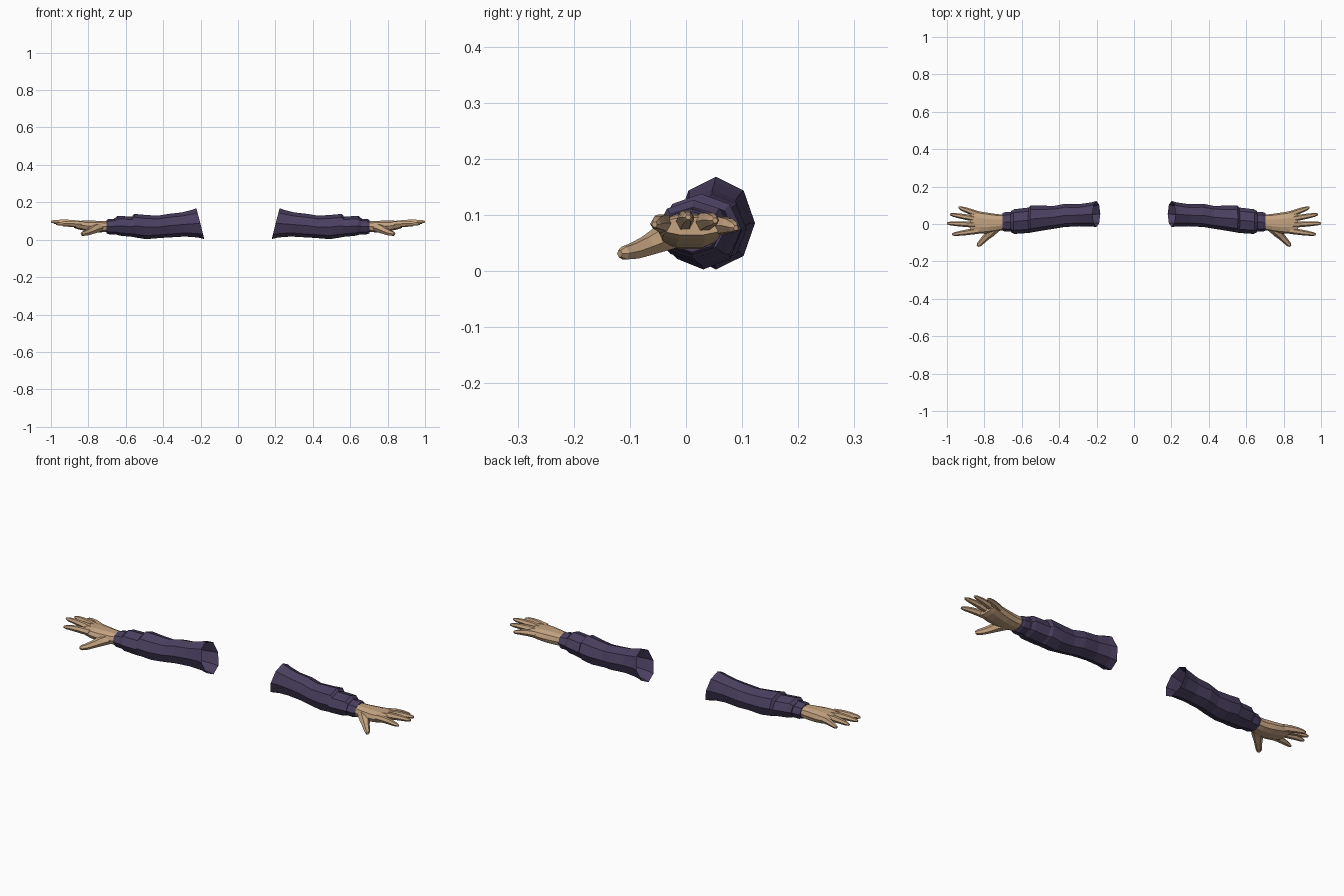
import bpy, math
from mathutils import Vector


def material(name, rgb):
    m = bpy.data.materials.new(name)
    m.diffuse_color = (*rgb, 1)
    return m


cloth = material("purple cloth", (0.068, 0.050, 0.115))
skin = material("tan skin", (0.56, 0.37, 0.22))


def loft(name, rings, mat, cap_start=True, cap_end=True):
    """Skin a list of point rings and mirror the part to the other arm."""
    n = len(rings[0])
    verts = [p for r in rings for p in r]
    faces = []
    for i in range(len(rings) - 1):
        for k in range(n):
            a, b = i * n + k, i * n + (k + 1) % n
            faces.append((a, b, b + n, a + n))
    if cap_start:
        faces.append(tuple(reversed(range(n))))
    if cap_end:
        faces.append(tuple(range(len(verts) - n, len(verts))))
    mesh = bpy.data.meshes.new(name)
    mesh.from_pydata(verts, [], faces)
    mesh.materials.append(mat)
    obj = bpy.data.objects.new(name, mesh)
    bpy.context.collection.objects.link(obj)
    mod = obj.modifiers.new("other_arm", "MIRROR")
    mod.use_mirror_merge = False
    return obj


def section(x_top, x_bottom, y0, y1, z0, z1, n=8, power=1.0):
    """Oval ring across the arm, leaning from x_bottom to x_top."""
    pts = []
    for k in range(n):
        a = 2 * math.pi * k / n
        c, s = math.cos(a), math.sin(a)
        c = math.copysign(abs(c) ** power, c)
        s = math.copysign(abs(s) ** power, s)
        x = x_bottom + (x_top - x_bottom) * (s + 1) / 2
        pts.append((x, (y0 + y1) / 2 + c * (y1 - y0) / 2,
                    (z0 + z1) / 2 + s * (z1 - z0) / 2))
    return pts


def finger(name, path, n=6):
    """Tapered digit; path holds (x, y, z, half width, half height)."""
    rings = []
    for i, (x, y, z, w, h) in enumerate(path):
        a = Vector(path[max(i - 1, 0)][:3])
        b = Vector(path[min(i + 1, len(path) - 1)][:3])
        d = (b - a).normalized()
        side = Vector((0, 0, 1)).cross(d).normalized()
        up = d.cross(side)
        rings.append([Vector((x, y, z))
                      + side * w * math.cos(2 * math.pi * k / n)
                      + up * h * math.sin(2 * math.pi * k / n + 0.0)
                      for k in range(n)])
    return loft(name, rings, skin)


# Sleeve: open at the shoulder, stepped at the forearm
loft("sleeve", [section(*r) for r in [
    (0.222, 0.180, -0.016, 0.123, 0.003, 0.168),
    (0.245, 0.215, -0.013, 0.115, 0.012, 0.160),
    (0.300, 0.285, -0.012, 0.106, 0.017, 0.146),
    (0.370, 0.370, -0.016, 0.108, 0.012, 0.138),
    (0.430, 0.420, -0.025, 0.097, 0.009, 0.128),
    (0.500, 0.490, -0.036, 0.098, 0.003, 0.133),
    (0.555, 0.550, -0.046, 0.099, 0.012, 0.138),
    (0.566, 0.560, -0.048, 0.088, 0.015, 0.124),
    (0.645, 0.635, -0.053, 0.079, 0.022, 0.127),
    (0.660, 0.655, -0.045, 0.070, 0.030, 0.114),
]], cloth, cap_start=False)

# Cuff band around the wrist
loft("cuff", [section(*r) for r in [
    (0.640, 0.640, -0.041, 0.064, 0.029, 0.113),
    (0.690, 0.690, -0.041, 0.063, 0.029, 0.111),
    (0.702, 0.702, -0.036, 0.058, 0.034, 0.106),
]], cloth)

# Palm: flat back, fuller heel underneath
loft("palm", [section(*r, 10, 0.8) for r in [
    (0.690, 0.690, -0.030, 0.050, 0.042, 0.100),
    (0.735, 0.735, -0.040, 0.053, 0.038, 0.102),
    (0.780, 0.780, -0.049, 0.060, 0.040, 0.103),
    (0.825, 0.825, -0.052, 0.067, 0.048, 0.103),
    (0.860, 0.860, -0.050, 0.070, 0.056, 0.101),
    (0.878, 0.878, -0.044, 0.064, 0.064, 0.096),
]], skin)

# Four fingers fanning out: base y, base z, tip position
FINGERS = {
    "index_finger": (-0.036, 0.082, (0.972, -0.056, 0.083)),
    "middle_finger": (-0.004, 0.084, (1.000, 0.004, 0.096)),
    "ring_finger": (0.026, 0.083, (0.984, 0.052, 0.090)),
    "little_finger": (0.052, 0.079, (0.938, 0.089, 0.077)),
}
for name, (y, z, tip) in FINGERS.items():
    base = Vector((0.835, y, z))
    path = []
    for t, w, h in ((0, 0.017, 0.018), (0.35, 0.0155, 0.017),
                    (0.65, 0.0135, 0.014), (0.90, 0.010, 0.010),
                    (1.0, 0.005, 0.005)):
        p = base.lerp(Vector(tip), t)
        path.append((p.x, p.y, p.z + 0.004 * math.sin(math.pi * t), w, h))
    finger(name, path)

# Thumb reaching forward and down from the heel of the palm
finger("thumb", [
    (0.735, -0.012, 0.068, 0.028, 0.026),
    (0.765, -0.042, 0.058, 0.027, 0.024),
    (0.790, -0.069, 0.045, 0.019, 0.019),
    (0.812, -0.092, 0.036, 0.016, 0.016),
    (0.829, -0.110, 0.032, 0.013, 0.013),
    (0.836, -0.118, 0.031, 0.007, 0.007),
])
